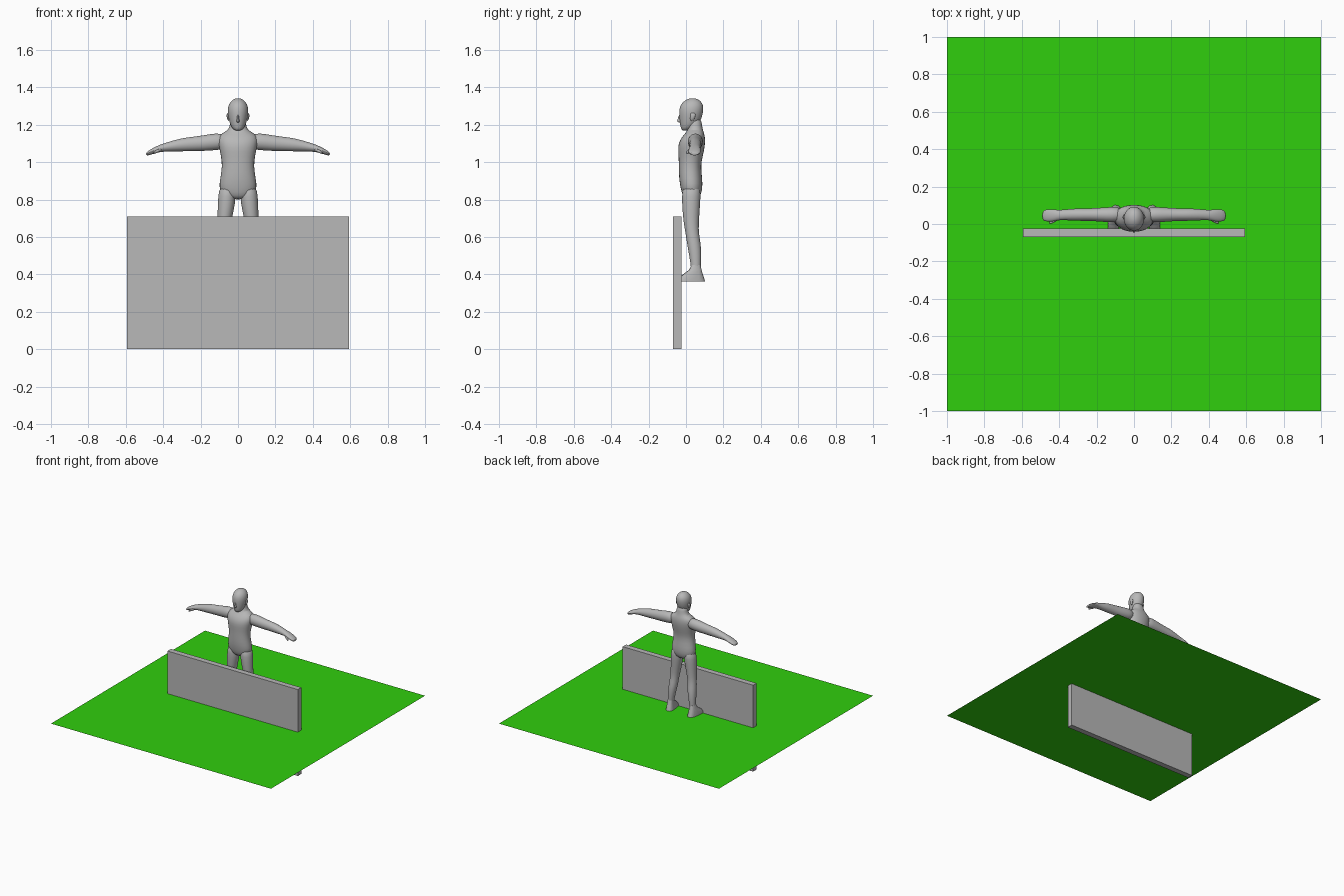
import bpy
import bmesh
from math import cos, sin, pi, radians
from mathutils import Vector, Matrix

if "Cube" in bpy.data.objects:
    bpy.data.objects.remove(bpy.data.objects["Cube"])


def make_material(name, colour):
    mat = bpy.data.materials.new(name)
    mat.use_nodes = True
    rgba = (*colour, 1)
    mat.diffuse_color = rgba
    for node in mat.node_tree.nodes:
        if node.type == "BSDF_PRINCIPLED":
            node.inputs["Base Color"].default_value = rgba
    return mat


grey = make_material("plain grey", (0.48, 0.48, 0.48))
green = make_material("bright green", (0.03, 0.62, 0.004))


def finish(name, bm, mat, smooth=True, mirror=False, subdivide=True):
    """Turn a bmesh into a named object with its modifiers."""
    bmesh.ops.recalc_face_normals(bm, faces=bm.faces[:])
    mesh = bpy.data.meshes.new(name)
    bm.to_mesh(mesh)
    bm.free()
    mesh.materials.append(mat)
    obj = bpy.data.objects.new(name, mesh)
    bpy.context.collection.objects.link(obj)
    if mirror:
        obj.modifiers.new("Mirror", "MIRROR").use_mirror_merge = False
    if smooth and subdivide:
        sub = obj.modifiers.new("Subdivision", "SUBSURF")
        sub.levels = sub.render_levels = 1
    if smooth:
        bpy.ops.object.select_all(action="DESELECT")
        obj.select_set(True)
        bpy.context.view_layer.objects.active = obj
        bpy.ops.object.shade_smooth_by_angle(angle=radians(50))
    return obj


def loft(name, rings, axis="z", sides=14, power=1.0, turn=0.0, **options):
    """Skin oval rings given as (x, y, z, first radius, second radius)."""
    bm = bmesh.new()
    loops = []
    for x, y, z, r, s in rings:
        loop = []
        for i in range(sides):
            a = 2 * pi * i / sides
            u, v = [abs(t) ** power * (1 if t > 0 else -1) for t in (cos(a), sin(a))]
            offset = Vector((u * r, v * s, 0)) if axis == "z" else Vector((0, u * r, v * s))
            loop.append(bm.verts.new(Vector((x, y, z)) + Matrix.Rotation(turn, 3, "Z") @ offset))
        loops.append(loop)
    for low, high in zip(loops, loops[1:]):
        for i in range(sides):
            j = (i + 1) % sides
            bm.faces.new((low[i], low[j], high[j], high[i]))
    bm.faces.new(loops[0])
    bm.faces.new(loops[-1])
    return finish(name, bm, grey, **options)


# Flat ground sheet
bm = bmesh.new()
bmesh.ops.create_grid(bm, x_segments=1, y_segments=1, size=1,
                      matrix=Matrix.Translation((0, 0, 0.36)))
finish("ground_sheet", bm, green, smooth=False)

# Upright wall panel passing through the ground
bm = bmesh.new()
bmesh.ops.create_cube(bm, size=1)
bmesh.ops.scale(bm, vec=(1.185, 0.045, 0.71), verts=bm.verts[:])
bmesh.ops.translate(bm, vec=(0, -0.047, 0.355), verts=bm.verts[:])
finish("wall_panel", bm, grey, smooth=False)

# Torso, from the crotch up into the neck
loft("torso", [
    (0, .03, .80, .03, .03),
    (0, .03, .82, .085, .05),
    (0, .03, .86, .105, .06),
    (0, .025, .91, .098, .064),
    (0, .02, .98, .086, .06),
    (0, .025, 1.03, .093, .066),
    (0, .028, 1.08, .104, .074),
    (0, .035, 1.12, .112, .07),
    (0, .045, 1.15, .1, .055),
    (0, .05, 1.17, .052, .042),
    (0, .048, 1.20, .044, .038),
    (0, .045, 1.24, .042, .036),
], power=.9)

# Head with a narrow chin and deep skull
loft("head", [
    (0, -.005, 1.168, .014, .015),
    (0, .005, 1.18, .032, .033),
    (0, .018, 1.205, .044, .052),
    (0, .024, 1.235, .052, .061),
    (0, .027, 1.265, .057, .066),
    (0, .03, 1.295, .056, .066),
    (0, .033, 1.32, .045, .054),
    (0, .035, 1.337, .025, .03),
    (0, .035, 1.342, .008, .01),
])
loft("nose", [
    (0, -.032, 1.212, .011, .014),
    (0, -.034, 1.22, .009, .016),
    (0, -.033, 1.235, .006, .011),
    (0, -.03, 1.258, .005, .007),
], sides=8)
loft("ear", [
    (.048, .03, 1.22, .006, .008),
    (.053, .035, 1.235, .008, .014),
    (.055, .038, 1.255, .007, .016),
    (.052, .036, 1.265, .005, .01),
], sides=8, mirror=True)

# Arms stretched out sideways, flattening into the hands
loft("arm", [
    (.06, .05, 1.11, .04, .042),
    (.12, .05, 1.11, .043, .047),
    (.18, .05, 1.102, .038, .043),
    (.24, .05, 1.098, .034, .039),
    (.29, .05, 1.094, .034, .037),
    (.34, .05, 1.088, .032, .031),
    (.40, .048, 1.078, .026, .022),
    (.43, .046, 1.07, .034, .019),
    (.47, .046, 1.053, .034, .015),
    (.492, .044, 1.043, .025, .01),
], axis="x", mirror=True)
loft("thumb", [
    (.405, .03, 1.07, .012, .011),
    (.435, .013, 1.058, .011, .01),
    (.455, .005, 1.047, .007, .007),
], axis="x", sides=8, mirror=True)

# Legs, slightly spread
loft("leg", [
    (.055, .03, .88, .042, .048),
    (.058, .028, .82, .05, .052),
    (.066, .027, .74, .044, .047),
    (.074, .028, .67, .037, .041),
    (.08, .033, .62, .034, .036),
    (.085, .043, .56, .035, .038),
    (.092, .05, .50, .029, .033),
    (.098, .053, .43, .022, .026),
    (.1, .053, .40, .021, .025),
], mirror=True)

# Feet flaring to a flat sole, toes turned out
loft("foot", [
    (.105, .025, .362, .031, .077),
    (.105, .026, .375, .03, .073),
    (.104, .037, .40, .027, .053),
    (.101, .05, .425, .023, .033),
    (.099, .053, .45, .02, .024),
], power=.7, turn=radians(9), mirror=True, subdivide=False)
